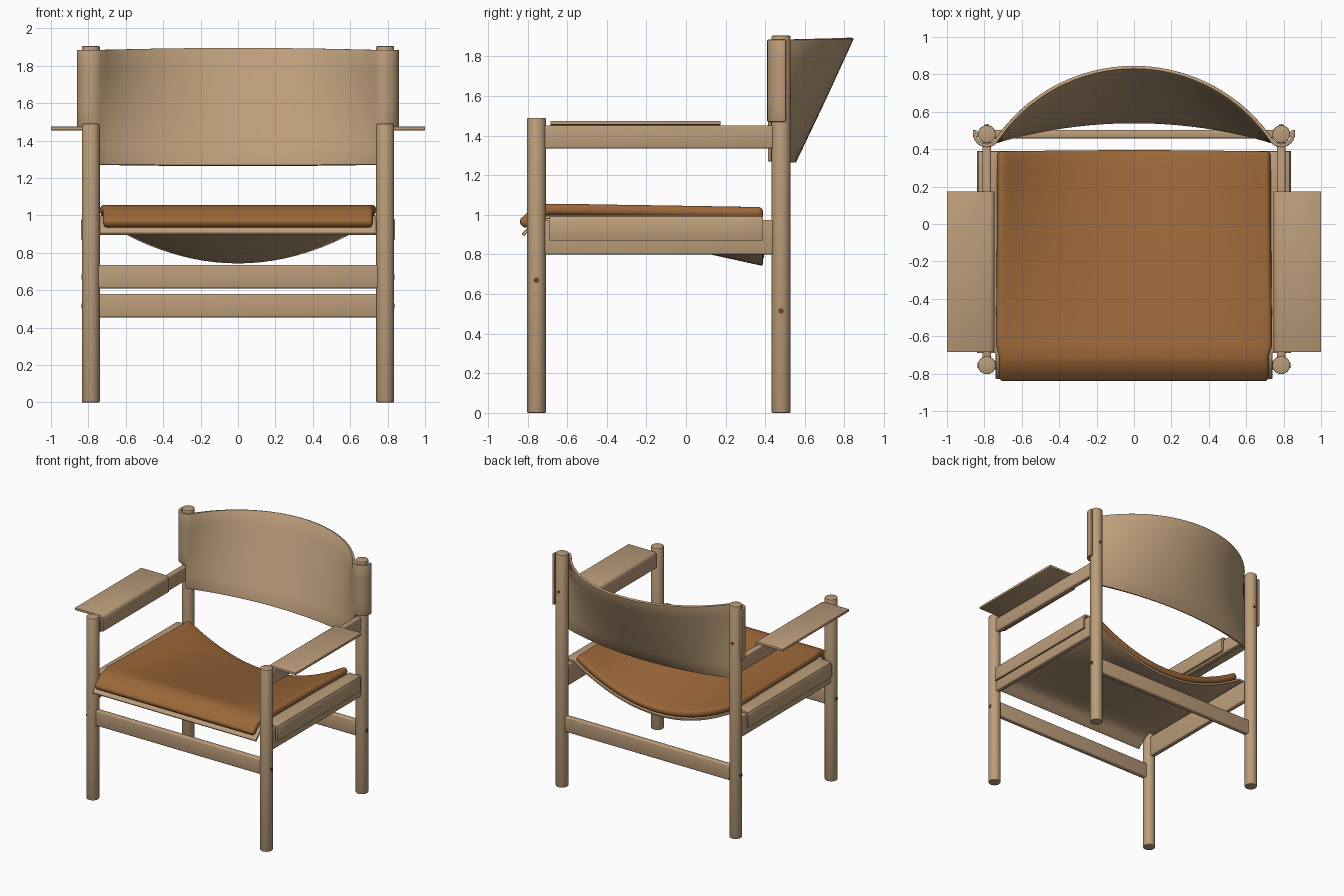
import bpy, bmesh, math
from mathutils import Matrix, Vector

if "Cube" in bpy.data.objects:
    bpy.data.objects.remove(bpy.data.objects["Cube"])


def material(name, rgb):
    m = bpy.data.materials.new(name)
    m.diffuse_color = (*rgb, 1)
    m.use_nodes = True
    m.node_tree.nodes["Principled BSDF"].inputs["Base Color"].default_value = m.diffuse_color
    return m


WOOD = material("light wood", (0.503, 0.337, 0.195))
LEATHER = material("tan leather", (0.328, 0.136, 0.040))
PLUG = material("dark brown plug", (0.156, 0.053, 0.021))


def finish(bm, name, mat, bevel=0, thick=0, offset=-1, segs=3, angle=40):
    me = bpy.data.meshes.new(name)
    bm.to_mesh(me)
    bm.free()
    ob = bpy.data.objects.new(name, me)
    bpy.context.collection.objects.link(ob)
    me.materials.append(mat)
    if thick:
        m = ob.modifiers.new("thickness", 'SOLIDIFY')
        m.thickness, m.offset, m.use_even_offset = thick, offset, True
    if bevel:
        m = ob.modifiers.new("bevel", 'BEVEL')
        m.width, m.segments = bevel, segs
        m.limit_method, m.angle_limit = 'ANGLE', math.radians(angle)
    bpy.ops.object.select_all(action='DESELECT')
    ob.select_set(True)
    bpy.context.view_layer.objects.active = ob
    bpy.ops.object.convert(target='MESH')
    bpy.ops.object.shade_smooth_by_angle(angle=math.radians(35))
    return bpy.context.object


def box(name, lo, hi, mat=WOOD, bevel=0.01):
    bm = bmesh.new()
    lo, hi = Vector(lo), Vector(hi)
    bmesh.ops.create_cube(bm, size=1, matrix=Matrix.Translation((lo + hi) / 2)
                          @ Matrix.Diagonal((*(hi - lo), 1)))
    return finish(bm, name, mat, bevel)


def rod(name, a, b, r, mat=WOOD, bevel=0.006, sides=32):
    a, b = Vector(a), Vector(b)
    rot = (b - a).to_track_quat('Z', 'Y').to_matrix().to_4x4()
    bm = bmesh.new()
    bmesh.ops.create_cone(bm, cap_ends=True, segments=sides, radius1=r, radius2=r,
                          depth=(b - a).length,
                          matrix=Matrix.Translation((a + b) / 2) @ rot)
    return finish(bm, name, mat, bevel, segs=2)


def sheet(name, rows, mat, thick, offset, keep=lambda c: True, **kw):
    """Skin a grid of points, drop unwanted faces, thicken it."""
    bm = bmesh.new()
    g = [[bm.verts.new(p) for p in row] for row in rows]
    for i in range(len(g) - 1):
        for j in range(len(g[0]) - 1):
            quad = (g[i][j], g[i + 1][j], g[i + 1][j + 1], g[i][j + 1])
            if keep(sum((v.co for v in quad), Vector()) / 4):
                bm.faces.new(quad)
    bmesh.ops.delete(bm, geom=[v for v in bm.verts if not v.link_faces], context='VERTS')
    return finish(bm, name, mat, thick=thick, offset=offset, **kw)


LX, FY, BY, R = 0.787, -0.755, 0.48, 0.048

for s, side in ((-1, "left"), (1, "right")):
    x = s * LX
    # legs
    rod(f"front_leg_{side}", (x, FY, 0), (x, FY, 1.49), R)
    rod(f"back_leg_{side}", (x, BY, 0), (x, BY, 1.905), R)
    # side rails under the seat and the arm
    box(f"seat_rail_{side}", (x - 0.022, FY, 0.80), (x + 0.022, BY, 0.975))
    box(f"arm_rail_{side}", (x - 0.022, FY, 1.335), (x + 0.022, BY, 1.452))
    # armrest bent over the rail and down its inner face
    prof = [(0.745, 1.345), (0.745, 1.445), (0.749, 1.460), (0.757, 1.470),
            (0.772, 1.475), (0.90, 1.475), (1.0, 1.475)]
    if s < 0:
        prof = [(-px, pz) for px, pz in reversed(prof)]
    rows = [[(px, y, pz) for px, pz in prof] for y in (0.175, -0.685)]
    sheet(f"armrest_{side}", rows, WOOD, 0.02, -1, bevel=0.004, segs=2, angle=50)
    # plugs covering the screws
    for n, y, z in (("front", FY, 0.67), ("back", BY, 0.515)):
        rod(f"{n}_leg_plug_{side}", (x + s * 0.04, y, z), (x + s * 0.051, y, z),
            0.014, PLUG, 0, 12)
    rod(f"backrest_plug_{side}", (x, BY + 0.04, 1.60), (x, BY + 0.051, 1.60),
        0.012, PLUG, 0, 12)

# cross stretchers
box("front_stretcher", (-LX, FY - 0.022, 0.61), (LX, FY + 0.022, 0.735))
box("back_stretcher", (-LX, BY - 0.022, 0.455), (LX, BY + 0.022, 0.58))


# seat: flat at the front, sagging to the back
def seat_z(x, y, base):
    dip = max(0, 0.24 * (y + 0.70) / 1.09)
    return base - dip * max(0, 1 - (x / 0.74) ** 2)


N = 24
wrap = [(0.84, -0.13), (0.84, -0.03), (0.831, -0.009), (0.81, 0), (0.765, 0), (0.74, 0)]
inner = [0.72 * (2 * k / N - 1) for k in range(N + 1)]
cols = ([(-x, d) for x, d in wrap] + [(x, 0) for x in inner]
        + [(x, d) for x, d in reversed(wrap)])
path = [(0.39 - 1.08 * k / 8, 1.0) for k in range(9)]
path += [(-0.735, 0.988), (-0.77, 0.965), (-0.80, 0.935), (-0.83, 0.905)]
sheet("seat_shell", [[(x, y, seat_z(x, y, z) + d) for x, d in cols] for y, z in path],
      WOOD, 0.018, -1, keep=lambda c: c.y > -0.69 or abs(c.x) < 0.735,
      bevel=0.004, segs=2, angle=50)

# cushion lying in the shell and rolling over the front edge
path = [(0.388 - 1.038 * k / 10, 1.0) for k in range(11)]
path += [(-0.70, 0.998), (-0.735, 0.988), (-0.765, 0.968), (-0.79, 0.945), (-0.81, 0.925)]
rows = []
for y, z in path:
    w = 0.74 if y > -0.68 else 0.722
    rows.append([(w * x / 0.72, y, seat_z(w * x / 0.72, y, z + 0.001)) for x in inner])
sheet("seat_cushion", rows, LEATHER, 0.056, 1, bevel=0.024, segs=4, angle=50)

# backrest: leaning curved sheet whose ends hook round the back posts
hook = [(LX + 0.075 * math.cos(math.radians(a)), 0.485 + 0.075 * math.sin(math.radians(a)))
        for a in range(15, -136, -15)]
ex, ey = hook[-1]
rows = []
for k in range(7):
    z = 1.27 + 0.615 * max(0, k / 6) if k not in (2,) else 1.47
    sag = 0.105 + (0.83 - ey - 0.105) * (z - 1.27) / 0.615
    rad = (ex * ex + sag * sag) / (2 * sag)
    half = math.asin(ex / rad)
    row = [(-x, y, z) for x, y in hook]
    for j in range(1, 32):
        a = half * (j / 16 - 1)
        x = rad * math.sin(a)
        rise = 0.012 * (1 - (x / ex) ** 2) * max(0, (z - 1.6) / 0.285)
        row.append((x, ey + sag - rad * (1 - math.cos(a)), z + rise))
    rows.append(row + [(x, y, z) for x, y in reversed(hook)])
sheet("backrest", rows, WOOD, 0.019, 1,
      keep=lambda c: c.z > 1.47 or abs(c.x) < 0.765, bevel=0.004, segs=2, angle=55)
